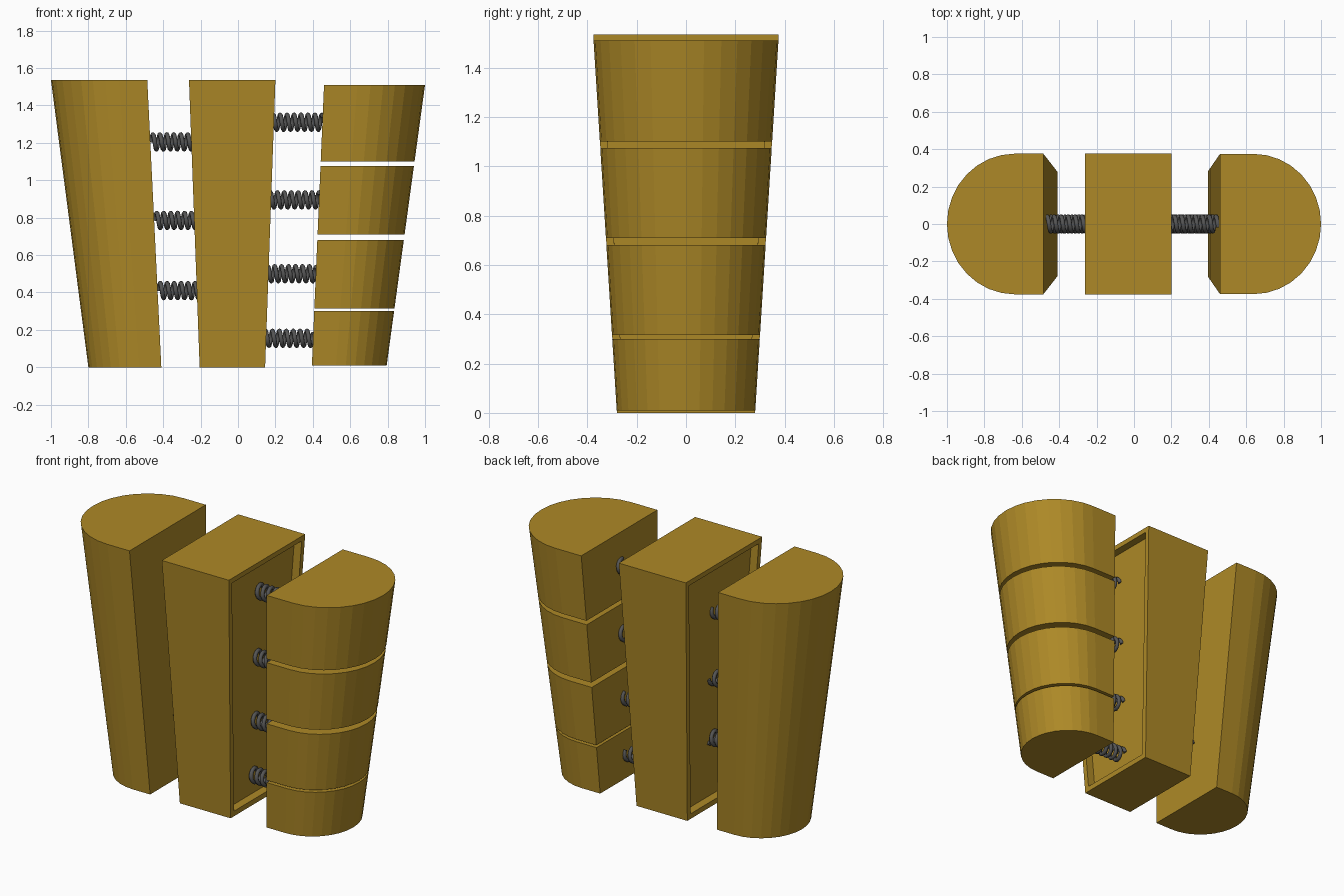
import bpy, bmesh, math

if "Cube" in bpy.data.objects:
    bpy.data.objects.remove(bpy.data.objects["Cube"])


def material(name, color):
    m = bpy.data.materials.new(name)
    m.diffuse_color = (*color, 1)
    m.use_nodes = True
    m.node_tree.nodes["Principled BSDF"].inputs["Base Color"].default_value = m.diffuse_color
    return m


GOLD = material("ochre", (0.42, 0.25, 0.02))
STEEL = material("dark_steel", (0.09, 0.09, 0.09))


def lerp(a, b, t):
    return a + (b - a) * t


def loft(name, bottom, top, z0, z1):
    """Solid between two matching outlines; returns object and its bmesh."""
    bm = bmesh.new()
    lo = [bm.verts.new((x, y, z0)) for x, y in bottom]
    hi = [bm.verts.new((x, y, z1)) for x, y in top]
    n = len(lo)
    bm.faces.new(lo[::-1])
    bm.faces.new(hi)
    for i in range(n):
        j = (i + 1) % n
        bm.faces.new((lo[i], lo[j], hi[j], hi[i]))
    bmesh.ops.recalc_face_normals(bm, faces=bm.faces)
    me = bpy.data.meshes.new(name)
    ob = bpy.data.objects.new(name, me)
    bpy.context.collection.objects.link(ob)
    me.materials.append(GOLD)
    return ob, bm


def half_round(side, inner, outer, half_y, segs=16):
    """D-shaped outline: flat inner side, short straight cheeks, round outside."""
    r = half_y * 0.965
    c = outer - r
    pts = [(inner, -half_y)]
    for i in range(segs + 1):
        a = -math.pi / 2 + math.pi * i / segs
        pts.append((c + r * math.cos(a), half_y * math.sin(a)))
    pts.append((inner, half_y))
    return [(side * x, y) for x, y in pts]


# Left half: one tall tapered half-round
ob, bm = loft("left_shell", half_round(-1, 0.41, 0.80, 0.28),
              half_round(-1, 0.485, 1.0, 0.376), 0, 1.535)
bm.to_mesh(ob.data)
bm.free()


# Right half: same taper cut into four sections
def right_outline(z):
    t = (z - 0.01) / 1.5
    return half_round(1, lerp(0.395, 0.46, t), lerp(0.795, 1.0, t), lerp(0.281, 0.375, t))


for i, (z0, z1) in enumerate([(0.01, 0.30), (0.315, 0.68), (0.71, 1.075), (1.10, 1.51)]):
    ob, bm = loft(f"right_section_{i + 1}", right_outline(z0), right_outline(z1), z0, z1)
    bm.to_mesh(ob.data)
    bm.free()


# Centre block with a recessed panel on both inner sides
def rect(x0, x1, y):
    return [(x0, -y), (x1, -y), (x1, y), (x0, y)]


RECESS = 0.05
ob, bm = loft("centre_block", rect(-0.205, 0.145, 0.28), rect(-0.262, 0.20, 0.376), 0, 1.535)
sides = [f for f in bm.faces if abs(f.normal.x) > 0.9]
bmesh.ops.inset_individual(bm, faces=sides, thickness=0.045, depth=0)
bmesh.ops.inset_individual(bm, faces=sides, thickness=0, depth=-RECESS)
bm.to_mesh(ob.data)
bm.free()


# Coil springs
def spring(name, x0, x1, z, pitch=0.037, radius=0.04, wire=0.012, steps=16):
    n = int((x1 - x0) / pitch * steps)
    cu = bpy.data.curves.new(name, 'CURVE')
    cu.dimensions = '3D'
    cu.bevel_depth = wire
    cu.bevel_resolution = 2
    cu.use_fill_caps = True
    sp = cu.splines.new('POLY')
    sp.points.add(n)
    for i, p in enumerate(sp.points):
        a = 2 * math.pi * i / steps
        p.co = (lerp(x0, x1, i / n), radius * math.cos(a), z + radius * math.sin(a), 1)
    cu.materials.append(STEEL)
    ob = bpy.data.objects.new(name, cu)
    bpy.context.collection.objects.link(ob)
    bpy.ops.object.select_all(action='DESELECT')
    ob.select_set(True)
    bpy.context.view_layer.objects.active = ob
    bpy.ops.object.convert(target='MESH')
    bpy.ops.object.shade_smooth_by_angle(angle=math.radians(60))


for i, z in enumerate([0.41, 0.785, 1.205]):
    t = z / 1.535
    spring(f"left_spring_{i + 1}", lerp(-0.41, -0.485, t) + 0.005,
           lerp(-0.205, -0.262, t) + RECESS, z)
for i, z in enumerate([0.155, 0.50, 0.895, 1.31]):
    t = z / 1.535
    spring(f"right_spring_{i + 1}", lerp(0.145, 0.20, t) - RECESS,
           lerp(0.395, 0.46, t), z)
